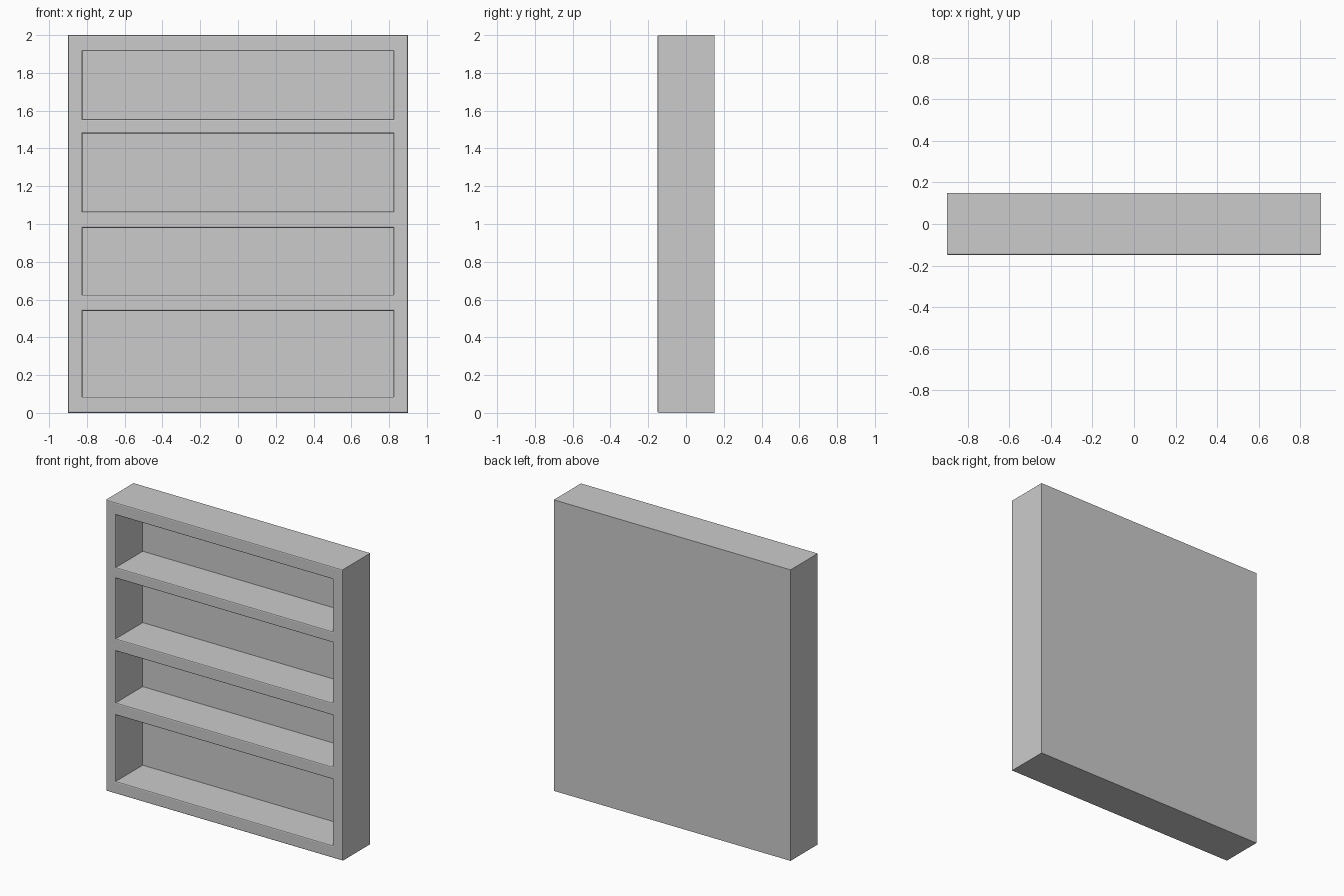
import bpy, bmesh

if "Cube" in bpy.data.objects:
    bpy.data.objects.remove(bpy.data.objects["Cube"])

W, D, H = 0.9, 0.15, 2.0
BACK = 0.142            # inner face of the thin back panel
BEVEL = 0.007
xs = [-W, -0.824, 0.824, W]
zs = [0, 0.085, 0.54, 0.625, 0.98, 1.065, 1.48, 1.555, 1.915, H]

bm = bmesh.new()


def quad(*pts):
    bm.faces.new([bm.verts.new(p) for p in pts])


def tube(x0, x1, z0, z1, y0, y1, sides):
    """Walls running front to back around a rectangular cell."""
    walls = {"left": ((x0, z0), (x0, z1)), "right": ((x1, z0), (x1, z1)),
             "bottom": ((x0, z0), (x1, z0)), "top": ((x0, z1), (x1, z1))}
    for s in sides:
        (ax, az), (bx, bz) = walls[s]
        quad((ax, y0, az), (bx, y0, bz), (bx, y1, bz), (ax, y1, az))


for i in range(3):
    for j in range(9):
        x0, x1, z0, z1 = xs[i], xs[i + 1], zs[j], zs[j + 1]
        opening = i == 1 and j % 2 == 1
        # front frame, or the recessed back of a compartment
        y = BACK if opening else -D
        for yy in (y, D):
            quad((x0, yy, z0), (x1, yy, z0), (x1, yy, z1), (x0, yy, z1))
        if opening:
            tube(x0, x1, z0, z1, -D, BACK, ("left", "right", "bottom", "top"))
        # outer sides, top and base
        outer = [s for s, ok in (("left", i == 0), ("right", i == 2),
                                 ("bottom", j == 0), ("top", j == 8)) if ok]
        tube(x0, x1, z0, z1, -D, D, outer)

bmesh.ops.remove_doubles(bm, verts=bm.verts[:], dist=1e-5)
bmesh.ops.recalc_face_normals(bm, faces=bm.faces[:])

# softened front edges: outline and compartment rims
rims = [e for e in bm.edges
        if all(abs(v.co.y + D) < 1e-5 for v in e.verts)
        and e.calc_face_angle(0) > 1]
bmesh.ops.bevel(bm, geom=rims, offset=BEVEL, segments=2, profile=0.5,
                affect='EDGES', clamp_overlap=True)

mesh = bpy.data.meshes.new("bookshelf")
bm.to_mesh(mesh)
bm.free()
shelf = bpy.data.objects.new("bookshelf", mesh)
bpy.context.collection.objects.link(shelf)
